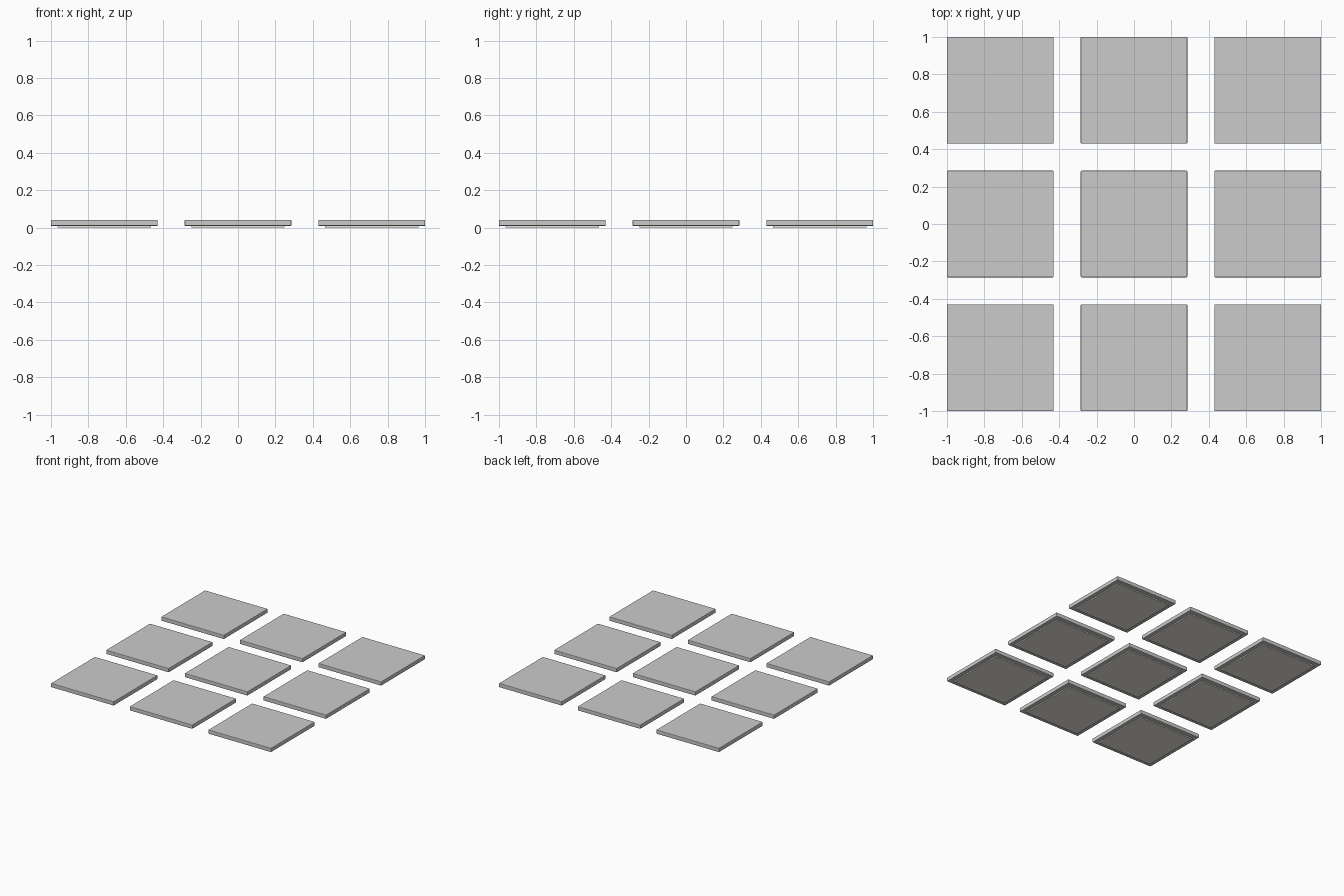
import bpy

if "Cube" in bpy.data.objects:
    bpy.data.objects.remove(bpy.data.objects["Cube"])

SIZE, STEP = 0.57, 0.715       # tile width and grid spacing
BASE, TOP = 0.009, 0.042       # underside and top of each slab
INSET = 0.036                  # backing pad margin

pad_mat = bpy.data.materials.new("backing")
pad_mat.diffuse_color = (0.85, 0.82, 0.74, 1)
pad_mat.use_nodes = True
pad_mat.node_tree.nodes["Principled BSDF"].inputs["Base Color"].default_value = pad_mat.diffuse_color


def box(name, x, y, width, z0, z1):
    bpy.ops.mesh.primitive_cube_add(size=1, location=(x, y, (z0 + z1) / 2))
    ob = bpy.context.object
    ob.name = name
    ob.scale = (width, width, z1 - z0)
    bpy.ops.object.transform_apply(location=False, rotation=False, scale=True)
    return ob


for row in (-1, 0, 1):
    for col in (-1, 0, 1):
        x, y = col * STEP, row * STEP
        # Square slab with a fine softened edge
        tile = box("floor_tile", x, y, SIZE, BASE, TOP)
        bevel = tile.modifiers.new("soft_edge", 'BEVEL')
        bevel.width = 0.004
        bevel.segments = 2
        # Thin backing pad under the slab
        pad = box("backing_pad", x, y, SIZE - 2 * INSET, 0, BASE + 0.002)
        pad.data.materials.append(pad_mat)
